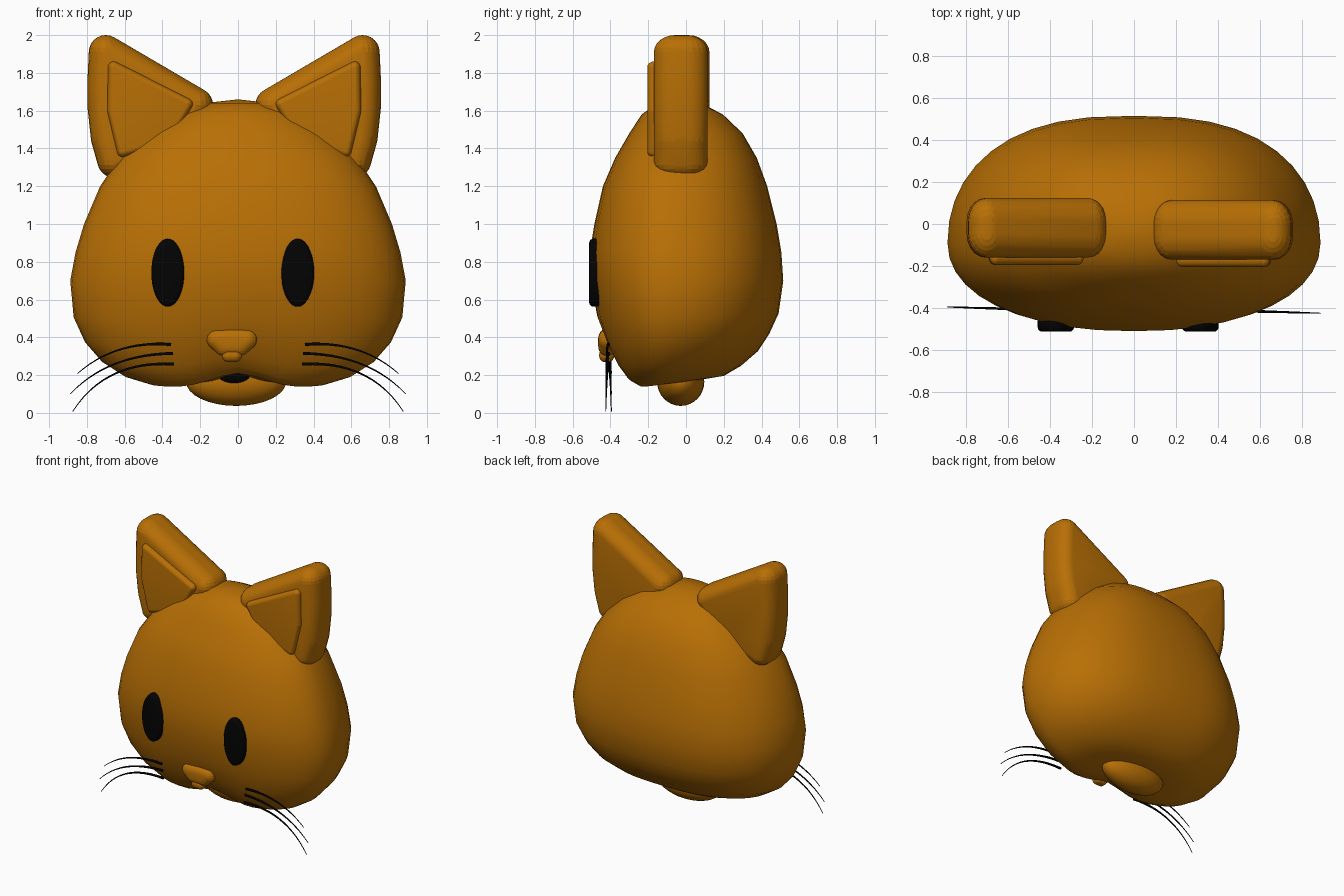
import bpy, bmesh, math
from mathutils import Vector, Matrix

cube = bpy.data.objects.get("Cube")
if cube:
    bpy.data.objects.remove(cube, do_unlink=True)


def material(name, rgb):
    m = bpy.data.materials.new(name)
    m.use_nodes = True
    color = (*rgb, 1)
    m.diffuse_color = color
    m.node_tree.nodes["Principled BSDF"].inputs["Base Color"].default_value = color
    return m


orange = material("orange fur", (0.48, 0.16, 0.0015))
black = material("black", (0.001, 0.001, 0.001))


def finish(name, bm, mat, angle=40):
    bmesh.ops.recalc_face_normals(bm, faces=bm.faces)
    mesh = bpy.data.meshes.new(name)
    bm.to_mesh(mesh)
    bm.free()
    mesh.shade_smooth()
    mesh.set_sharp_from_angle(angle=math.radians(angle))
    mesh.materials.append(mat)
    ob = bpy.data.objects.new(name, mesh)
    bpy.context.collection.objects.link(ob)
    return ob


def ellipsoid(name, center, radii, mat):
    bm = bmesh.new()
    bmesh.ops.create_uvsphere(bm, u_segments=28, v_segments=16, radius=1,
                              matrix=Matrix.LocRotScale(Vector(center), None, Vector(radii)))
    return finish(name, bm, mat)


def rounded_slab(name, corners, y, half, r, depth_r, mat, mirror=None):
    """Hull of ellipsoids at (x, z) corners, giving a plate with rounded edges."""
    bm = bmesh.new()
    for x, z in corners:
        if mirror is not None:
            x = 2 * mirror - x
        for side in (-half, half):
            bmesh.ops.create_uvsphere(bm, u_segments=20, v_segments=12, radius=1,
                                      matrix=Matrix.LocRotScale(Vector((x, y + side, z)), None,
                                                                Vector((r, depth_r, r))))
    out = bmesh.ops.convex_hull(bm, input=bm.verts)
    inside = {g for g in out["geom_interior"] if isinstance(g, bmesh.types.BMVert)}
    bmesh.ops.delete(bm, geom=list(inside), context="VERTS")
    return finish(name, bm, mat, 60)


# Head: stacked rings given as height, half width, front y, back y
LEVELS = [
    (0.122, 0.28, -0.20, 0.08), (0.13, 0.47, -0.275, 0.20), (0.17, 0.60, -0.32, 0.29),
    (0.25, 0.72, -0.37, 0.38), (0.36, 0.81, -0.42, 0.44), (0.50, 0.87, -0.47, 0.49),
    (0.70, 0.888, -0.505, 0.515), (0.85, 0.86, -0.51, 0.505), (1.0, 0.815, -0.485, 0.48),
    (1.2, 0.73, -0.44, 0.43), (1.35, 0.63, -0.375, 0.375), (1.48, 0.49, -0.30, 0.30),
    (1.58, 0.345, -0.235, 0.195), (1.64, 0.18, -0.15, 0.08),
]
SEGMENTS = 40


def head_point(x, y, z):
    # the underside rises toward the back and arches over the mouth
    w = min(1, max(0, (0.6 - z) / 0.42))
    front = min(1, max(0, (0.1 - y) / 0.3))
    return (x, y, z + w * (0.14 * (y + 0.27) + 0.08 * front * math.exp(-(x / 0.19) ** 2)))


def power(v, e):
    return math.copysign(abs(v) ** e, v)


bm = bmesh.new()
rings = []
for z, half_width, front, back in LEVELS:
    mid = -0.09 if z < 1.2 else -0.09 + 0.06 * (z - 1.2) / 0.4
    ring = []
    for i in range(SEGMENTS):
        a = 2 * math.pi * i / SEGMENTS
        s = power(math.sin(a), 0.94)
        x = half_width * power(math.cos(a), 0.77 if s > 0 else 0.87)
        y = mid + s * ((back - mid) if s > 0 else (mid - front))
        ring.append(bm.verts.new(head_point(x, y, z)))
    rings.append(ring)
for low, high in zip(rings, rings[1:]):
    for i in range(SEGMENTS):
        j = (i + 1) % SEGMENTS
        bm.faces.new((low[i], low[j], high[j], high[i]))
for ring, pole in ((rings[0], head_point(0, -0.08, 0.12)), (rings[-1], (0, -0.03, 1.66))):
    tip = bm.verts.new(pole)
    for i in range(SEGMENTS):
        bm.faces.new((ring[i], ring[(i + 1) % SEGMENTS], tip))
finish("head", bm, orange, 80)

# Ears with a raised inner panel, both sunk into the head
EAR = [(-0.70, 1.91), (-0.707, 1.76), (-0.706, 1.61), (-0.69, 1.46), (-0.655, 1.335),
       (-0.4, 1.42), (-0.222, 1.63)]
INNER = [(-0.658, 1.83), (-0.662, 1.6), (-0.61, 1.385), (-0.38, 1.45), (-0.27, 1.635)]
for side, mirror in (("right", None), ("left", -0.02)):
    shift = 0 if mirror is None else -0.01
    rounded_slab(side + "_ear", EAR, -0.018 + shift, 0.03, 0.09, 0.112, orange, mirror)
    rounded_slab(side + "_inner_ear", INNER, -0.15 + shift, 0.01, 0.03, 0.035, orange, mirror)

# Eyes: oval buttons with softened rims
for side, x in (("right", -0.372), ("left", 0.316)):
    bm = bmesh.new()
    bmesh.ops.create_cone(bm, cap_ends=True, segments=36, radius1=1, radius2=1, depth=1)
    bmesh.ops.transform(bm, verts=bm.verts, matrix=Matrix.LocRotScale(
        Vector((x, -0.478, 0.742)), None, Vector((0.087, 0.07, 0.18)))
        @ Matrix.Rotation(math.pi / 2, 4, "X"))
    rim = [e for e in bm.edges if any(len(f.verts) > 4 for f in e.link_faces)]
    bmesh.ops.bevel(bm, geom=rim, offset=0.022, segments=3, profile=0.5, affect="EDGES")
    finish(side + "_eye", bm, black)

# Nose: wide rounded top narrowing to a short stem
rounded_slab("nose", [(-0.112, 0.388), (0.047, 0.388), (-0.033, 0.392), (-0.075, 0.355), (0.01, 0.355)],
             -0.418, 0.005, 0.053, 0.042, orange)
rounded_slab("nose_stem", [(-0.05, 0.305), (-0.015, 0.305)], -0.42, 0.01, 0.036, 0.03, orange)

# Chin and open mouth
ellipsoid("chin", (-0.01, -0.028, 0.165), (0.265, 0.125, 0.128), orange)
ellipsoid("mouth", (-0.02, -0.14, 0.20), (0.085, 0.035, 0.045), black)


# Whiskers: tapered curves drooping outward
def whisker(name, start, bend, end, y0, y1):
    curve = bpy.data.curves.new(name, "CURVE")
    curve.dimensions = "3D"
    curve.bevel_depth = 0.009
    curve.bevel_resolution = 1
    curve.use_fill_caps = True
    spline = curve.splines.new("POLY")
    count = 14
    spline.points.add(count - 1)
    for i, p in enumerate(spline.points):
        t = i / (count - 1)
        x, z = ((1 - t) ** 2 * Vector(start) + 2 * t * (1 - t) * Vector(bend)
                + t * t * Vector(end))
        p.co = (x, y0 + (y1 - y0) * t, z, 1)
        p.radius = 1 - 0.75 * t
    curve.materials.append(black)
    ob = bpy.data.objects.new(name, curve)
    bpy.context.collection.objects.link(ob)


SHAPES = [
    ("upper", (0.355, 0.362), (0.65, 0.385), (0.85, 0.208)),
    ("middle", (0.345, 0.315), (0.69, 0.31), (0.888, 0.10)),
    ("lower", (0.34, 0.258), (0.70, 0.28), (0.875, 0.008)),
]
for side, sign, y0, y1 in (("right", -1, -0.41, -0.395), ("left", 1, -0.41, -0.425)):
    for label, *points in SHAPES:
        path = [(sign * x, z) for x, z in points]
        whisker(f"{side}_{label}_whisker", *path, y0, y1)
